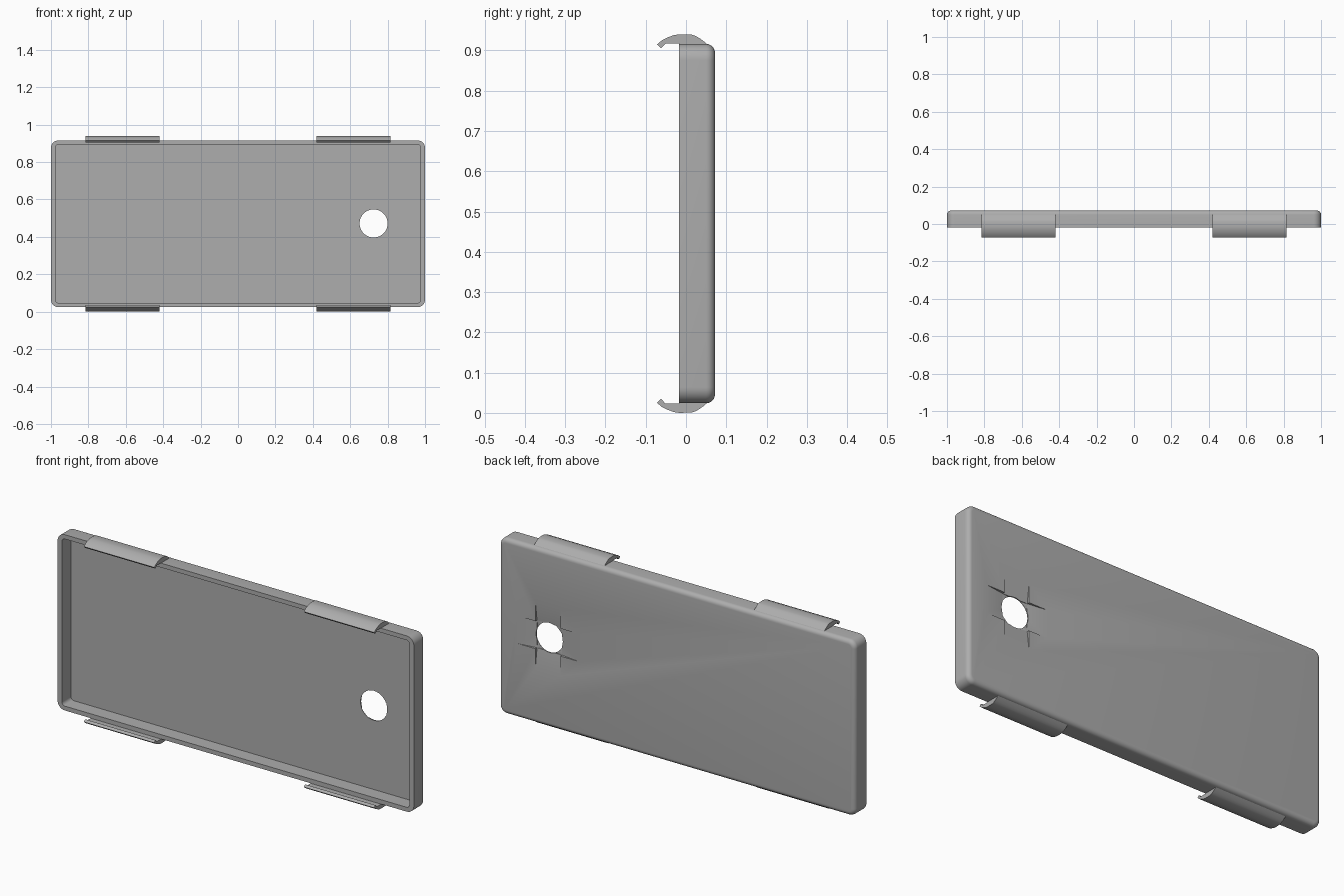
import bpy, bmesh, math
from mathutils import Vector

if "Cube" in bpy.data.objects:
    bpy.data.objects.remove(bpy.data.objects["Cube"])

grey = bpy.data.materials.new("plain grey")
grey.use_nodes = True
grey.diffuse_color = (0.42, 0.42, 0.42, 1)
grey.node_tree.nodes["Principled BSDF"].inputs["Base Color"].default_value = grey.diffuse_color

MID_Z = 0.47
FRONT, BACK = -0.018, 0.072
HOLE = Vector((0.725, 0, 0.472))


def finish(name, bm):
    bmesh.ops.recalc_face_normals(bm, faces=bm.faces)
    mesh = bpy.data.meshes.new(name)
    bm.to_mesh(mesh)
    bm.free()
    mesh.materials.append(grey)
    obj = bpy.data.objects.new(name, mesh)
    bpy.context.collection.objects.link(obj)
    return obj


def activate(obj):
    bpy.ops.object.select_all(action='DESELECT')
    obj.select_set(True)
    bpy.context.view_layer.objects.active = obj


def rounded_ring(bm, half_x, half_z, radius, y, steps=8):
    verts = []
    for corner, (sx, sz) in enumerate([(1, 1), (-1, 1), (-1, -1), (1, -1)]):
        for i in range(steps + 1):
            a = math.pi / 2 * (corner + i / steps)
            verts.append(bm.verts.new((sx * (half_x - radius) + radius * math.cos(a), y,
                                       MID_Z + sz * (half_z - radius) + radius * math.sin(a))))
    return verts


def prism(name, points, vector):
    bm = bmesh.new()
    face = bm.faces.new([bm.verts.new(p) for p in points])
    ext = bmesh.ops.extrude_face_region(bm, geom=[face])
    moved = [v for v in ext["geom"] if isinstance(v, bmesh.types.BMVert)]
    bmesh.ops.translate(bm, verts=moved, vec=vector)
    return finish(name, bm)


def cut(target, cutter):
    cutter.hide_render = True
    mod = target.modifiers.new("cut", 'BOOLEAN')
    mod.operation = 'DIFFERENCE'
    mod.solver = 'EXACT'
    mod.object = cutter
    activate(target)
    bpy.ops.object.modifier_apply(modifier=mod.name)
    bpy.data.objects.remove(cutter)


# Tray: inner floor, inner wall, rim, outer wall and rounded back edge in one loft
bm = bmesh.new()
fillet = 0.022
rings = [rounded_ring(bm, 0.976, 0.424, 0.018, BACK - 0.018),
         rounded_ring(bm, 0.976, 0.424, 0.018, FRONT),
         rounded_ring(bm, 1.0, 0.446, 0.04, FRONT)]
for i in range(7):
    a = math.pi / 2 * i / 6
    inset = fillet * (1 - math.cos(a))
    rings.append(rounded_ring(bm, 1.0 - inset, 0.446 - inset, 0.04 - inset,
                              BACK - fillet + fillet * math.sin(a)))
for a, b in zip(rings, rings[1:]):
    for i in range(len(a)):
        j = (i + 1) % len(a)
        bm.faces.new((a[i], a[j], b[j], b[i]))
bm.faces.new(rings[0])
bm.faces.new(rings[-1])
tray = finish("tray", bm)

# Cross of shallow ramps sinking towards the hole on the back
reach, depth, half_width, above = 0.17, 0.022, 0.07, 0.01
wide = reach * (1 + above / depth)
section = [(-wide, BACK + above), (wide, BACK + above), (0, BACK - depth)]
cut(tray, prism("ramp_cutter_across",
                [HOLE + Vector((u, y, -half_width)) for u, y in section],
                (0, 0, 2 * half_width)))
cut(tray, prism("ramp_cutter_upright",
                [HOLE + Vector((-half_width, y, u)) for u, y in section],
                (2 * half_width, 0, 0)))

# Round through hole
circle = [HOLE + Vector((0.075 * math.cos(t), -0.1, 0.075 * math.sin(t)))
          for t in (math.tau * i / 64 for i in range(64))]
cut(tray, prism("hole_cutter", circle, (0, 0.3, 0)))
activate(tray)
bpy.ops.object.shade_smooth_by_angle(angle=math.radians(30))

# Hooked clips: arched outside, flat inside, with a lip turned towards the tray
outer = [(0.054, 0.444), (0.045, 0.452), (0.034, 0.460), (0.024, 0.466), (0.014, 0.469),
         (-0.016, 0.470), (-0.030, 0.468), (-0.046, 0.462), (-0.060, 0.455), (-0.072, 0.445)]
inner = [(-0.062, 0.435), (-0.051, 0.447), (-0.017, 0.447), (-0.015, 0.444)]
for up, level in ((1, "upper"), (-1, "lower")):
    for x, side in ((0.42, "left"), (-0.815, "right")):
        clip = prism(f"{level}_{side}_clip",
                     [(x, y, MID_Z + up * h) for y, h in outer + inner], (0.395, 0, 0))
        activate(clip)
        bpy.ops.object.shade_smooth_by_angle(angle=math.radians(30))
